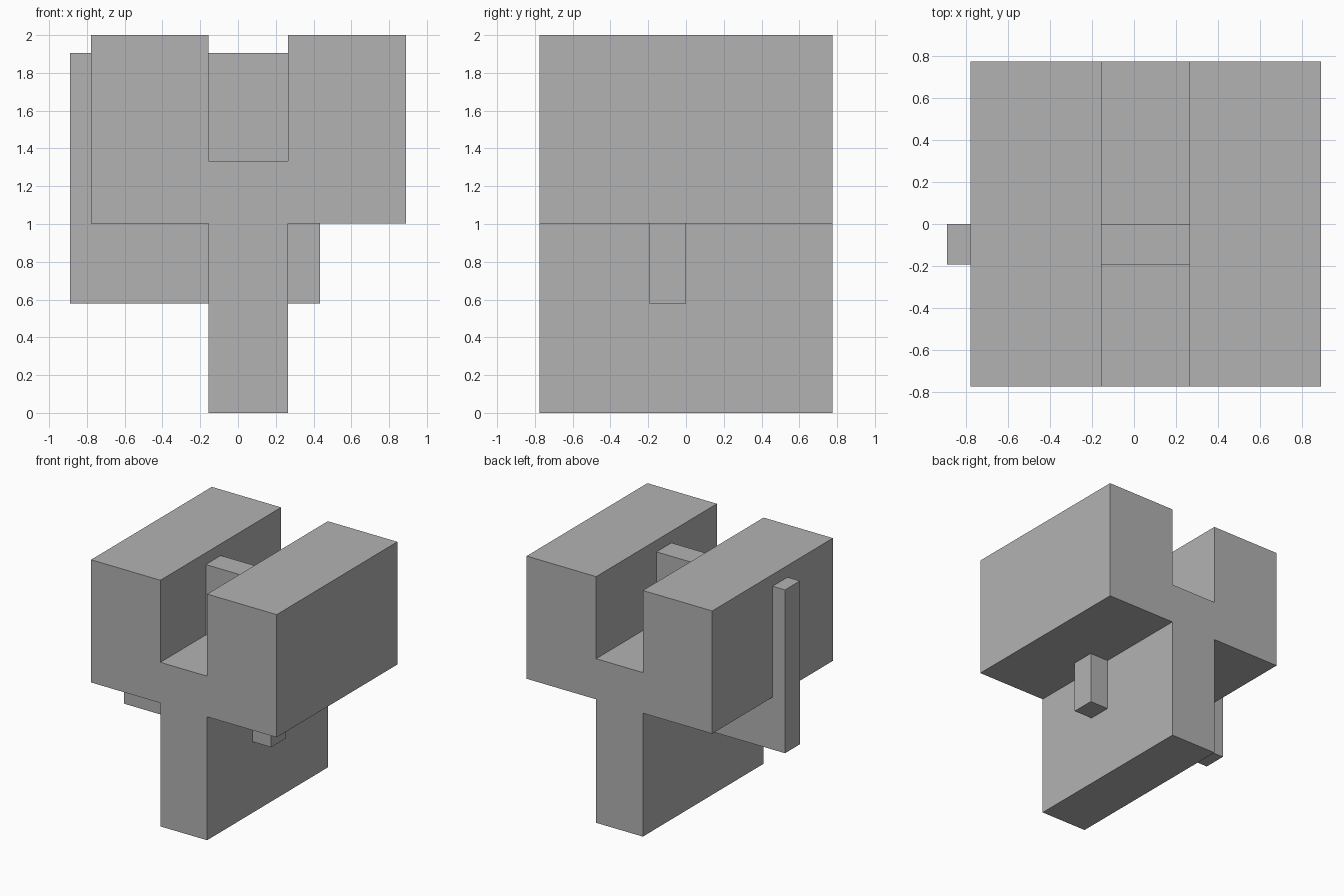
import bpy
import bmesh

cube = bpy.data.objects.get("Cube")
if cube:
    bpy.data.objects.remove(cube, do_unlink=True)

grey = bpy.data.materials.new("plain_grey")
grey.use_nodes = True
colour = (0.448, 0.448, 0.448, 1)
grey.diffuse_color = colour
grey.node_tree.nodes["Principled BSDF"].inputs["Base Color"].default_value = colour


def extrude_profile(name, profile, y_front, y_back):
    """Extrude an outline in the x-z plane from y_front to y_back."""
    bm = bmesh.new()
    face = bm.faces.new([bm.verts.new((x, y_front, z)) for x, z in profile])
    result = bmesh.ops.extrude_face_region(bm, geom=[face])
    moved = [v for v in result["geom"] if isinstance(v, bmesh.types.BMVert)]
    bmesh.ops.translate(bm, verts=moved, vec=(0, y_back - y_front, 0))
    bmesh.ops.recalc_face_normals(bm, faces=bm.faces)
    mesh = bpy.data.meshes.new(name)
    bm.to_mesh(mesh)
    bm.free()
    mesh.materials.append(grey)
    obj = bpy.data.objects.new(name, mesh)
    bpy.context.collection.objects.link(obj)
    return obj


# Body: a stem carrying two wide arms with an open slot between them
left, stem_l, stem_r, right = -0.778, -0.155, 0.265, 0.89
arm_bottom, slot_floor, top = 1.003, 1.333, 2.0
body = [
    (stem_l, 0), (stem_r, 0),
    (stem_r, arm_bottom), (right, arm_bottom), (right, top),
    (stem_r, top), (stem_r, slot_floor),
    (stem_l, slot_floor), (stem_l, top),
    (left, top), (left, arm_bottom), (stem_l, arm_bottom),
]
extrude_profile("slotted_body", body, -0.775, 0.775)

# Square plate passing through the body
plate = [(-0.89, 0.578), (0.433, 0.578), (0.433, 1.905), (-0.89, 1.905)]
extrude_profile("cross_plate", plate, -0.192, 0)
